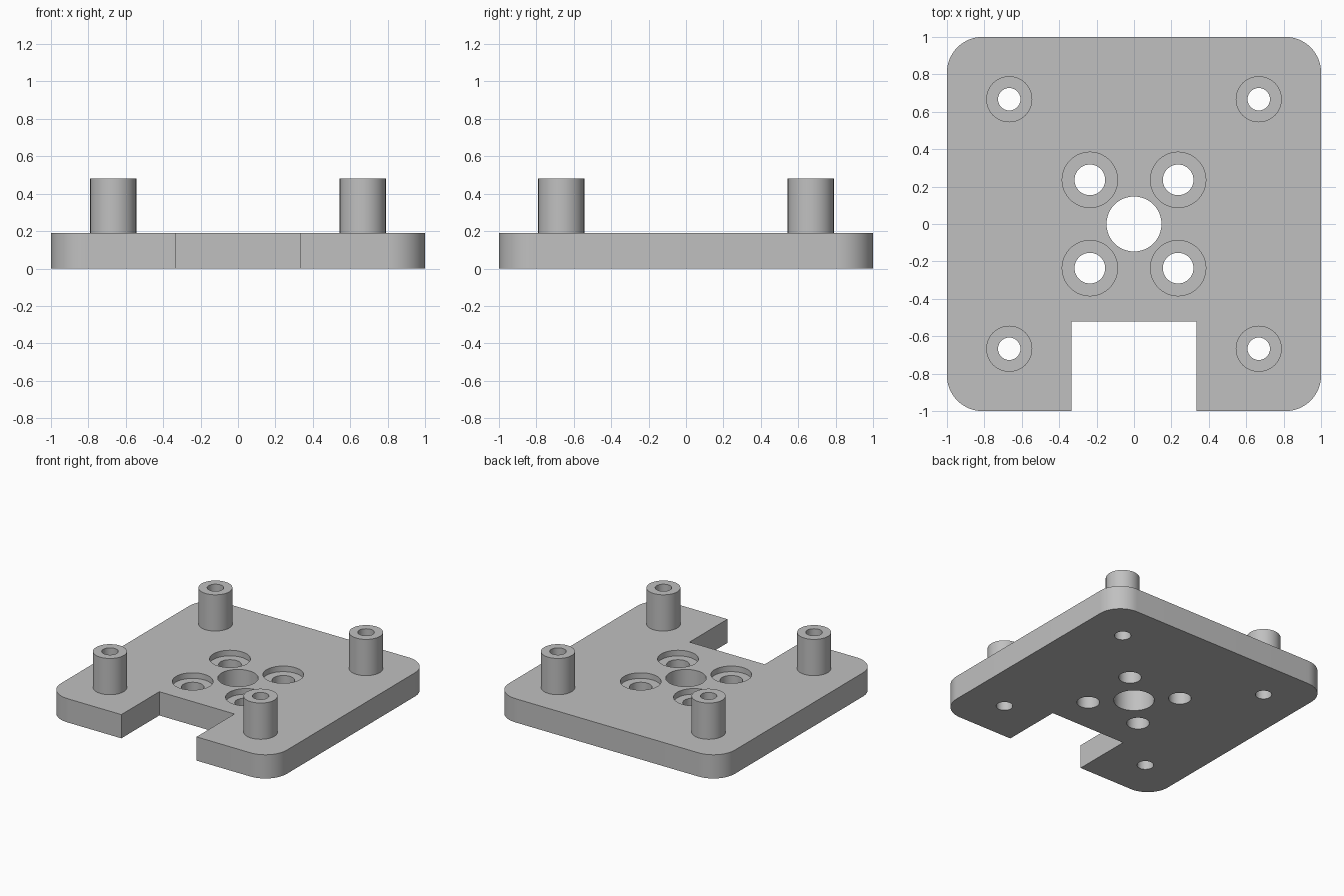
import bpy
import bmesh
from math import cos, sin, pi, radians

if "Cube" in bpy.data.objects:
    bpy.data.objects.remove(bpy.data.objects["Cube"], do_unlink=True)

PLATE_TOP, BOSS_TOP = 0.19, 0.48
POCKET_FLOOR = PLATE_TOP - 0.045
BOSS_AT, BOLT_AT = 0.667, 0.236
BOSS_R, BOSS_HOLE_R = 0.123, 0.06
SEGMENTS = 64
SIGNS = [(sx, sy) for sx in (-1, 1) for sy in (-1, 1)]

grey = bpy.data.materials.new("plain grey")
grey.use_nodes = True
colour = (0.53, 0.53, 0.53, 1)
grey.diffuse_color = colour
grey.node_tree.nodes["Principled BSDF"].inputs["Base Color"].default_value = colour


def add_object(name, bm):
    mesh = bpy.data.meshes.new(name)
    bmesh.ops.recalc_face_normals(bm, faces=bm.faces)
    bm.to_mesh(mesh)
    bm.free()
    mesh.materials.append(grey)
    obj = bpy.data.objects.new(name, mesh)
    bpy.context.collection.objects.link(obj)
    return obj


def circle(r, x=0, y=0):
    steps = [2 * pi * i / SEGMENTS for i in range(SEGMENTS)]
    return [(x + r * cos(a), y + r * sin(a)) for a in steps]


def prism(bm, outline, z0, z1):
    """Closed solid from a flat outline."""
    face = bm.faces.new([bm.verts.new((x, y, z0)) for x, y in outline])
    new = bmesh.ops.extrude_face_region(bm, geom=[face], use_keep_orig=True)
    top = [v for v in new["geom"] if isinstance(v, bmesh.types.BMVert)]
    bmesh.ops.translate(bm, verts=top, vec=(0, 0, z1 - z0))


def smooth(obj):
    bpy.ops.object.select_all(action="DESELECT")
    obj.select_set(True)
    bpy.context.view_layer.objects.active = obj
    bpy.ops.object.shade_smooth_by_angle(angle=radians(30))


def cut(obj, bm):
    cutter = add_object("cutter", bm)
    cutter.hide_render = True
    mod = obj.modifiers.new("cut", "BOOLEAN")
    mod.operation, mod.solver, mod.object = "DIFFERENCE", "EXACT", cutter
    bpy.context.view_layer.objects.active = obj
    bpy.ops.object.modifier_apply(modifier=mod.name)
    bpy.data.objects.remove(cutter, do_unlink=True)


# Base plate: rounded square with a rectangular notch at the front
R, N = 0.19, 16
outline = [(-0.333, -1), (-0.333, -0.52), (0.333, -0.52), (0.333, -1)]
for k, (sx, sy) in enumerate([(1, -1), (1, 1), (-1, 1), (-1, -1)]):
    for i in range(N + 1):
        a = pi / 2 * (k - 1 + i / N)
        outline.append((sx * (1 - R) + R * cos(a), sy * (1 - R) + R * sin(a)))
bm = bmesh.new()
prism(bm, outline, 0, PLATE_TOP)
plate = add_object("base_plate", bm)

# Through holes: centre bore, bolt holes and boss holes
bm = bmesh.new()
prism(bm, circle(0.147), -0.1, 0.3)
for sx, sy in SIGNS:
    prism(bm, circle(0.082, sx * BOLT_AT, sy * BOLT_AT), -0.1, 0.3)
    prism(bm, circle(BOSS_HOLE_R, sx * BOSS_AT, sy * BOSS_AT), -0.1, 0.3)
cut(plate, bm)

# Counterbored pockets around the bolt holes
bm = bmesh.new()
for sx, sy in SIGNS:
    prism(bm, circle(0.148, sx * BOLT_AT, sy * BOLT_AT), POCKET_FLOOR, 0.3)
cut(plate, bm)
smooth(plate)

# Hollow standoff bosses, open where they meet the plate
for sx, sy in SIGNS:
    bm = bmesh.new()
    profile = [(BOSS_R, PLATE_TOP), (BOSS_R, BOSS_TOP),
               (BOSS_HOLE_R, BOSS_TOP), (BOSS_HOLE_R, PLATE_TOP)]
    rings = [[bm.verts.new((x, y, z)) for x, y in circle(r, sx * BOSS_AT, sy * BOSS_AT)]
             for r, z in profile]
    for low, high in zip(rings, rings[1:]):
        for i in range(SEGMENTS):
            j = (i + 1) % SEGMENTS
            bm.faces.new((low[i], low[j], high[j], high[i]))
    side = ("front" if sy < 0 else "back") + ("_left" if sx > 0 else "_right")
    smooth(add_object(side + "_standoff", bm))
